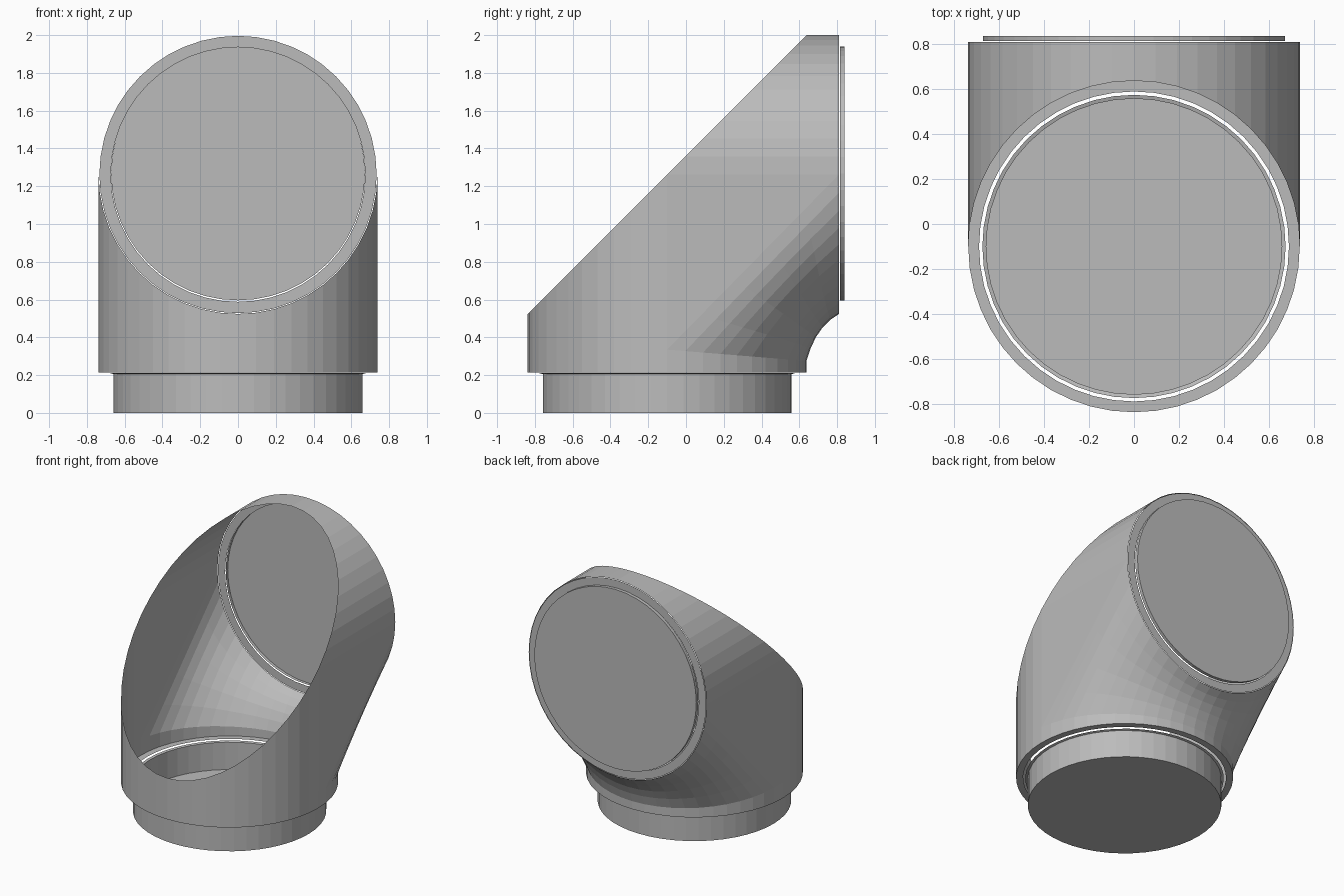
import bpy, bmesh
from math import sin, cos, pi
from mathutils import Vector, Matrix

cube = bpy.data.objects.get("Cube")
if cube:
    bpy.data.objects.remove(cube)

R = 0.738            # pipe radius
CY, CZ = -0.1, 1.262  # axis of the lower and of the rear opening
BASE, BACK = 0.215, 0.81
SEG = 48

grey = bpy.data.materials.new("plain grey")
grey.use_nodes = True
grey.diffuse_color = (0.5, 0.5, 0.5, 1)
grey.node_tree.nodes["Principled BSDF"].inputs["Base Color"].default_value = (0.5, 0.5, 0.5, 1)


def finish(bm, name):
    bmesh.ops.remove_doubles(bm, verts=bm.verts, dist=0.0005)
    bmesh.ops.recalc_face_normals(bm, faces=bm.faces)
    mesh = bpy.data.meshes.new(name)
    bm.to_mesh(mesh)
    bm.free()
    mesh.materials.append(grey)
    obj = bpy.data.objects.new(name, mesh)
    bpy.context.collection.objects.link(obj)
    return obj


def loft(bm, columns):
    """Skin neighbouring columns of points with quads."""
    rows = [[bm.verts.new(p) for p in col] for col in columns]
    for a, b in zip(rows, rows[1:]):
        for i in range(len(a) - 1):
            bm.faces.new((a[i], b[i], b[i + 1], a[i + 1]))


def lathe(name, profile, matrix, cap=False):
    """Turn a (radius, height) profile round z, with an optional first cap."""
    bm = bmesh.new()
    angles = [2 * pi * i / SEG for i in range(SEG + 1)]
    loft(bm, [[matrix @ Vector((r * cos(t), r * sin(t), h)) for r, h in profile]
              for t in angles])
    if cap:
        r, h = profile[0]
        bm.faces.new([bm.verts.new(matrix @ Vector((r * cos(t), r * sin(t), h)))
                      for t in angles[:-1]])
    return finish(bm, name)


def base_point(t):
    return Vector((R * cos(t), CY + R * sin(t), BASE))


def rim_point(t):
    return Vector((R * cos(t), CY + R * sin(t), CZ + R * sin(t)))


def back_point(t, side):
    return Vector((R * cos(t), BACK, CZ + side * R * sin(t)))


def throat(t):
    """Collar at the base, then a hollow curve to the rear opening."""
    s = max(sin(t), 0)
    start = base_point(t) + Vector((0, 0, 0.12 - 0.06 * s))
    end = back_point(t, -1)
    corner = Vector((start.x, start.y, end.z))
    mid = (start + end) / 2
    ctrl = mid.lerp(corner, 0.45 * s * s)
    curve = [start * (1 - u) ** 2 + ctrl * 2 * u * (1 - u) + end * u * u
             for u in (0, 0.2, 0.4, 0.6, 0.8, 1)]
    return [base_point(t)] + curve


# Open elbow shell: front wall, top wall, inner bend and flat cheeks
half = [pi * i / (SEG // 2) for i in range(SEG // 2 + 1)]
bm = bmesh.new()
loft(bm, [[base_point(-t), rim_point(-t)] for t in half])
loft(bm, [[rim_point(t), back_point(t, 1)] for t in half])
loft(bm, [throat(t) for t in half])
for t in (0, pi):
    cheek = throat(t)[1:] + [rim_point(t)]
    bm.faces.new([bm.verts.new(p) for p in cheek])
finish(bm, "elbow_shell")

# Flanges round both openings
lower = Matrix.Translation((0, CY, 0))
rear = Matrix.Translation((0, 0, CZ + 0.006)) @ Matrix.Rotation(-pi / 2, 4, 'X')
lathe("lower_flange", [(0.69, BASE), (R, BASE)], lower)
lathe("rear_flange", [(0.674, BACK), (R - 0.004, BACK)],
      Matrix.Translation((0, 0, -0.006)) @ rear)

# Closed cup below and shallow cover behind
lathe("lower_cup", [(0.658, 0), (0.658, BASE - 0.01), (0.675, BASE - 0.005)], lower, cap=True)
lathe("rear_cover", [(0.672, 0.838), (0.672, BACK + 0.004)], rear, cap=True)
